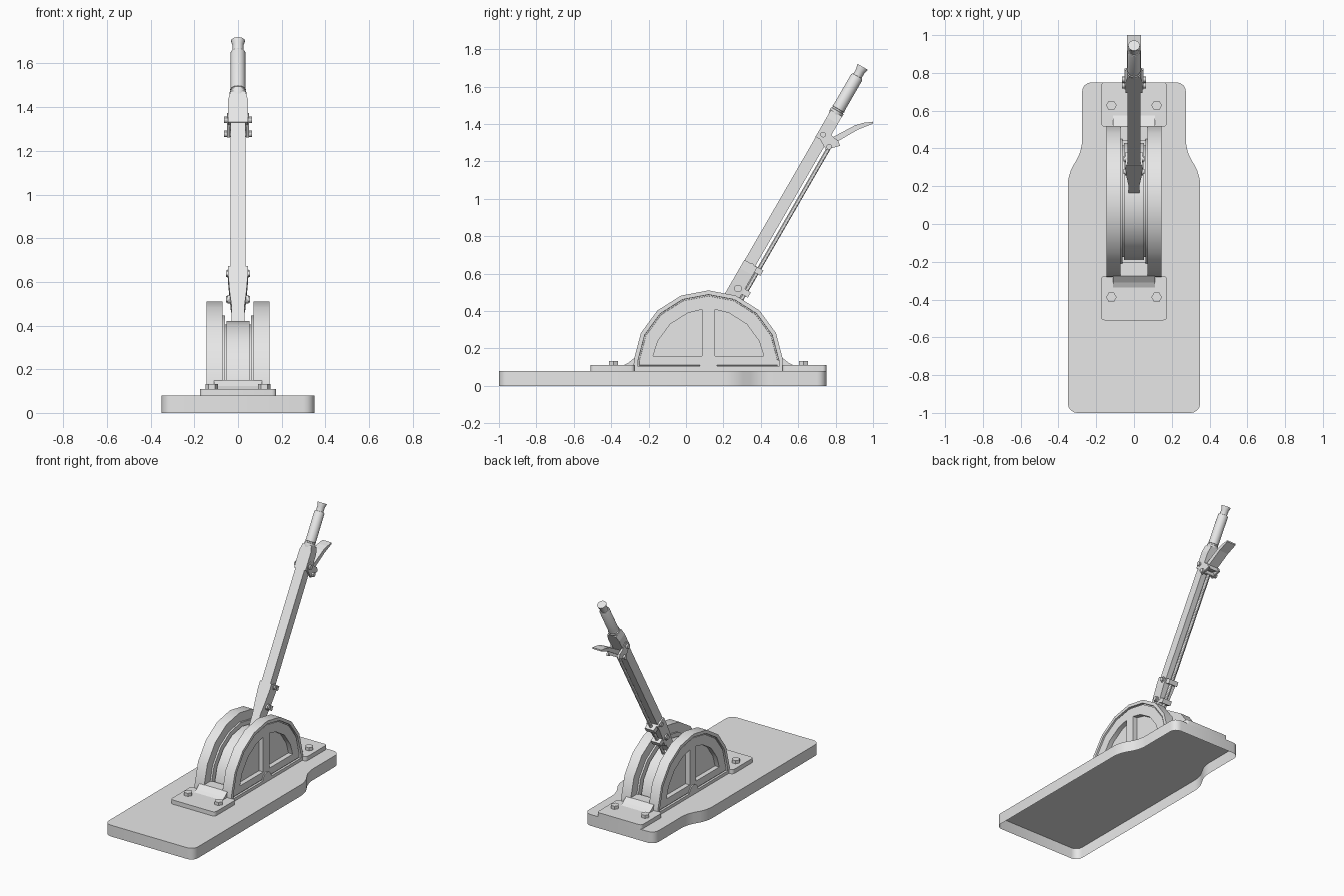
import bpy, bmesh
from math import sin, cos, pi, radians, sqrt, asin, acos
from mathutils import Matrix, Vector

old = bpy.data.objects.get("Cube")
if old:
    bpy.data.objects.remove(old)

grey = bpy.data.materials.new("plain_grey")
grey.use_nodes = True
grey.diffuse_color = (0.8, 0.8, 0.8, 1)
grey.node_tree.nodes["Principled BSDF"].inputs["Base Color"].default_value = grey.diffuse_color

CY, CZ = 0.12, 0.11                      # drum centre
STEP = radians(21.5)                     # drum facet angle
# Lever frame: local z runs up the lever, local y towards its underside
LEVER = Matrix.Translation((0, 0.219, 0.508)) @ Matrix.Rotation(radians(-30), 4, 'X')


def finish(name, bm, matrix=None):
    bmesh.ops.recalc_face_normals(bm, faces=bm.faces[:])
    if matrix:
        bm.transform(matrix)
    mesh = bpy.data.meshes.new(name)
    bm.to_mesh(mesh)
    bm.free()
    obj = bpy.data.objects.new(name, mesh)
    bpy.context.collection.objects.link(obj)
    mesh.materials.append(grey)
    return obj


def loft(rings):
    """Closed solid through rings that have equal point counts."""
    bm = bmesh.new()
    rows = [[bm.verts.new(p) for p in ring] for ring in rings]
    n = len(rows[0])
    for a, b in zip(rows, rows[1:]):
        for i in range(n):
            j = (i + 1) % n
            bm.faces.new((a[i], a[j], b[j], b[i]))
    bm.faces.new(rows[0][::-1])
    bm.faces.new(rows[-1])
    bmesh.ops.recalc_face_normals(bm, faces=bm.faces[:])
    return bm


def prism_x(points, x0, x1):
    return loft([[(x, y, z) for y, z in points] for x in (x0, x1)])


def slab(points, z0, z1, radius):
    """Flat plate with rounded upright corners."""
    bm = loft([[(x, y, z) for x, y in points] for z in (z0, z1)])
    upright = [e for e in bm.edges if abs(e.verts[0].co.z - e.verts[1].co.z) > 0.001]
    bmesh.ops.bevel(bm, geom=upright, offset=radius, segments=4, profile=0.5, affect='EDGES')
    return bm


def rect(x, y0, y1):
    return [(-x, y0), (x, y0), (x, y1), (-x, y1)]


def bar(sections):
    """Rectangular bar: (position, half width, near side, far side)."""
    return loft([[(x, t, s) for x, t in rect(w, a, b)] for s, w, a, b in sections])


def lathe(profile, t, n=20):
    """Round part along the lever: (position, radius)."""
    return loft([[(r * cos(2 * pi * i / n), t + r * sin(2 * pi * i / n), s)
                  for i in range(n)] for s, r in profile])


def pin(t, s, r, half, n=12):
    return loft([[(x, t + r * cos(2 * pi * i / n), s + r * sin(2 * pi * i / n))
                  for i in range(n)] for x in (-half, half)])


def dome(r, base):
    arc = [(CY + r * sin(k * STEP), CZ + r * cos(k * STEP)) for k in range(-4, 5)]
    return [(CY - r, base)] + arc + [(CY + r, base)]


def smooth(obj, angle=30):
    bpy.ops.object.select_all(action='DESELECT')
    obj.select_set(True)
    bpy.context.view_layer.objects.active = obj
    bpy.ops.object.shade_smooth_by_angle(angle=radians(angle))


# Base: shallow tray, open underneath
half = [(0.35, -1), (0.35, 0.26), (0.275, 0.39), (0.275, 0.75)]
base = slab(half + [(-x, y) for x, y in reversed(half)], 0, 0.08, 0.05)
under = [f for f in base.faces if abs(f.normal.z) > 0.9 and f.calc_center_median().z < 0.01]
bmesh.ops.delete(base, geom=under, context='FACES')
smooth(finish("base_plate", base))

# Feet with ramps and hex bolts, front and back of the drum
for side, label in ((-1, "front"), (1, "rear")):
    y0, y1 = sorted((CY + side * 0.395, CY + side * 0.63))
    smooth(finish(label + "_foot", slab(rect(0.175, y0, y1), 0.08, 0.11, 0.02)))
    ramp = [(0.455, 0.11), (0.43, 0.122), (0.395, 0.15), (0.32, 0.15), (0.32, 0.08), (0.455, 0.08)]
    finish(label + "_ramp", prism_x([(CY + side * y, z) for y, z in ramp], -0.11, 0.11))
    for x in (-0.12, 0.12):
        bolt = loft([[(x + 0.028 * cos(pi * i / 3), CY + side * 0.508 + 0.028 * sin(pi * i / 3), z)
                      for i in range(6)] for z in (0.1, 0.132)])
        finish(label + "_foot_bolt", bolt)

# Drum between the cheeks, with a groove beside each flange
for name, r, x in (("drum", 0.31, 0.052), ("drum_core", 0.295, 0.08)):
    smooth(finish(name, prism_x(dome(r, 0.085), -x, x)))
for x in (-1, 1):
    smooth(finish("drum_flange", prism_x(dome(0.335, 0.085), x * 0.06, x * 0.08)))

# Cheek: domed housing with grooved rim and raised panel
bm = prism_x(dome(0.4, 0.08), 0.072, 0.145)
face = [f for f in bm.faces if f.normal.x > 0.9]
for thickness, depth in ((0.022, 0), (0.001, -0.014), (0.006, 0), (0.001, 0.007)):
    bmesh.ops.inset_region(bm, faces=face, thickness=thickness, depth=depth, use_even_offset=True)
cheek = finish("cheek", bm)

# Window recesses cut into the panel
R, POST, SILL = 0.3, 0.035, 0.16
angles = [asin(POST / R), STEP, 2 * STEP, 3 * STEP, acos((SILL - CZ) / R)]
for side in (-1, 1):
    pts = [(POST, SILL)] + [(R * sin(a), CZ + R * cos(a)) for a in angles]
    cutter = finish("window_cutter", prism_x([(CY + side * y, z) for y, z in pts], 0.105, 0.2))
    cutter.hide_render = True
    cut = cheek.modifiers.new("window", 'BOOLEAN')
    cut.object = cutter
    cut.solver = 'EXACT'
    bpy.context.view_layer.objects.active = cheek
    bpy.ops.object.modifier_apply(modifier=cut.name)
    bpy.data.objects.remove(cutter)
cheek.modifiers.new("mirror", 'MIRROR')
bpy.ops.object.modifier_apply(modifier="mirror")
smooth(cheek)

# Half-round hub at the foot of each cheek
hub = [(CY + 0.048 * cos(pi * i / 10), 0.1 + 0.048 * sin(pi * i / 10)) for i in range(11)]
for x in (-1, 1):
    smooth(finish("hub", prism_x(hub, x * 0.1, x * 0.145)))

# Lever bar, lower sleeve and upper head
finish("lever_bar", bar([(-0.17, 0.028, 0, 0.065), (0, 0.03, 0, 0.065),
                         (0.05, 0.035, 0, 0.065), (1.0, 0.035, 0, 0.065)]), LEVER)
finish("lever_sleeve", bar([(-0.02, 0.03, -0.002, 0.078), (0.05, 0.038, -0.002, 0.078),
                            (0.14, 0.045, -0.002, 0.078), (0.19, 0.045, -0.002, 0.078)]), LEVER)
finish("lever_head", bar([(0.95, 0.045, -0.002, 0.067), (1.07, 0.045, -0.002, 0.067),
                          (1.115, 0.034, -0.002, 0.067)]), LEVER)

# Grip with rings at its foot and a flared cap
grip = [(1.1, 0.034), (1.115, 0.038), (1.128, 0.038), (1.13, 0.033), (1.138, 0.033),
        (1.14, 0.036), (1.15, 0.034), (1.335, 0.034), (1.342, 0.03), (1.343, 0.025),
        (1.375, 0.025), (1.392, 0.031), (1.4, 0.031)]
smooth(finish("grip", lathe(grip, 0.03), LEVER))

# Release rod and its guides
smooth(finish("release_rod", lathe([(-0.12, 0.011), (0.95, 0.011)], 0.09, 12), LEVER))
for s in (0.04, 0.175):
    finish("rod_guide", bar([(s - 0.016, 0.035, 0.06, 0.115), (s + 0.016, 0.035, 0.06, 0.115)]), LEVER)
    smooth(finish("guide_pin", pin(0.045, s, 0.014, 0.056), LEVER))
    smooth(finish("guide_washer", pin(0.045, s, 0.02, 0.048), LEVER))

# Trigger: two bracket plates, a handle and two pins
bracket = [(0.711, 1.364), (0.749, 1.374), (0.786, 1.33), (0.813, 1.312),
           (0.824, 1.283), (0.749, 1.262), (0.717, 1.316)]
for x in (-1, 1):
    finish("trigger_bracket", prism_x(bracket, x * 0.036, x * 0.05))
handle = [(0.765, 1.3), (0.786, 1.33), (0.904, 1.393), (0.95, 1.406), (1.0, 1.412),
          (1.0, 1.402), (0.92, 1.37), (0.813, 1.308), (0.81, 1.285)]
finish("trigger_handle", prism_x(handle, -0.036, 0.036))
for t, s in ((0.028, 0.98), (0.088, 0.94)):
    smooth(finish("trigger_pin", pin(t, s, 0.015, 0.063), LEVER))
